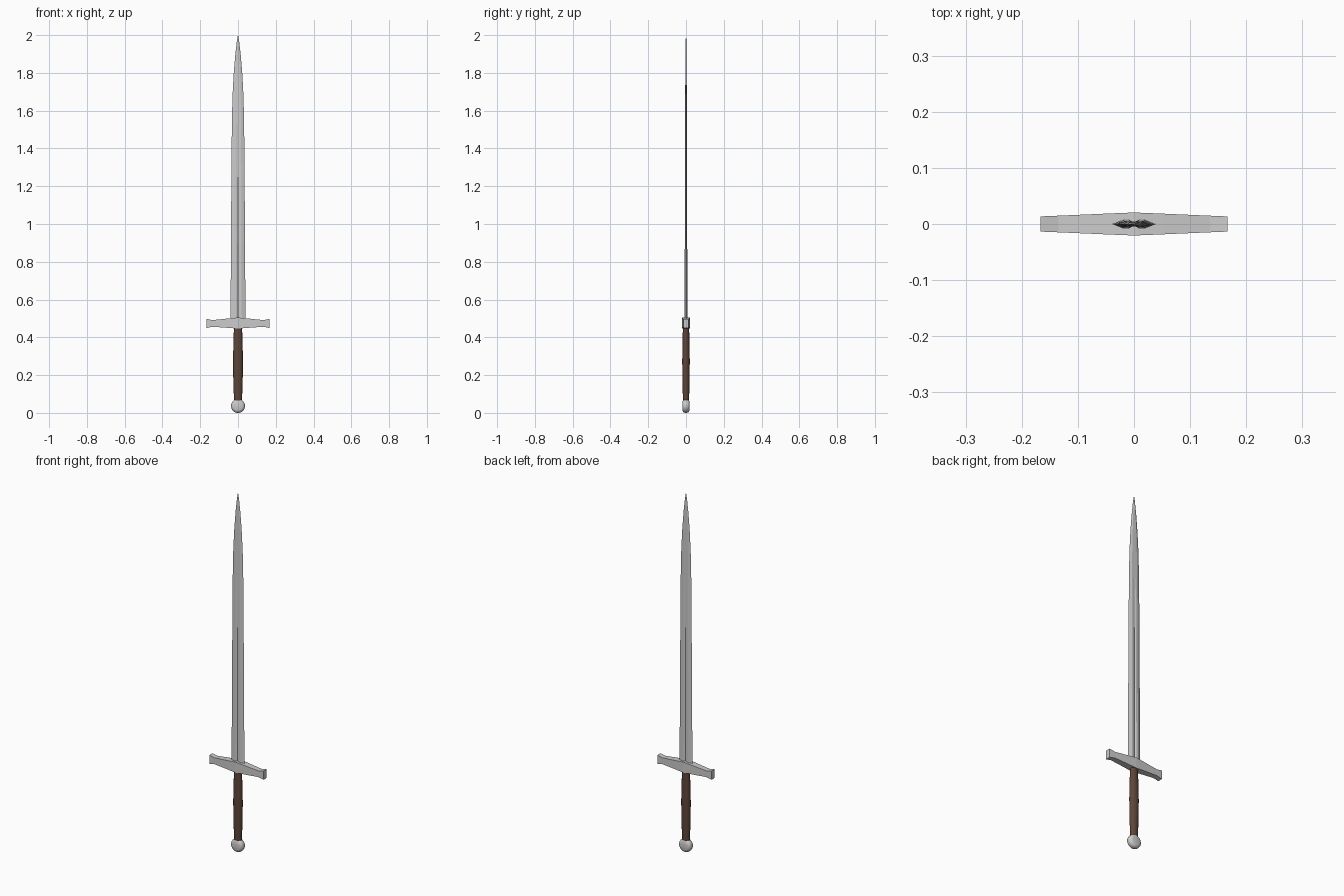
import bpy, bmesh
from math import pi, cos, sin

if "Cube" in bpy.data.objects:
    bpy.data.objects.remove(bpy.data.objects["Cube"])


def loft(name, rings, color=None, smooth=None):
    """Skin a list of equal-length point rings and cap both ends."""
    bm = bmesh.new()
    rows = [[bm.verts.new(p) for p in ring] for ring in rings]
    n = len(rows[0])
    for a, b in zip(rows, rows[1:]):
        for i in range(n):
            j = (i + 1) % n
            bm.faces.new((a[i], a[j], b[j], b[i]))
    bm.faces.new(rows[0][::-1])
    bm.faces.new(rows[-1])
    bmesh.ops.recalc_face_normals(bm, faces=bm.faces)
    mesh = bpy.data.meshes.new(name)
    bm.to_mesh(mesh)
    bm.free()
    ob = bpy.data.objects.new(name, mesh)
    bpy.context.collection.objects.link(ob)
    if color:
        mat = bpy.data.materials.new(name + "_colour")
        mat.diffuse_color = color
        mat.use_nodes = True
        mat.node_tree.nodes["Principled BSDF"].inputs["Base Color"].default_value = mat.diffuse_color
        mesh.materials.append(mat)
    if smooth:
        bpy.ops.object.select_all(action='DESELECT')
        ob.select_set(True)
        bpy.context.view_layer.objects.active = ob
        bpy.ops.object.shade_smooth_by_angle(angle=smooth)
    return ob


# Blade: sharp edges, with a central groove that fades out towards the tip
def blade_ring(z, w, t, groove):
    quarter = [(w, 0), (w * 0.5, t), (w * 0.22, t), (0, groove)]
    back = quarter + [(-x, y) for x, y in quarter[-2::-1]]
    front = [(x, -y) for x, y in back[-2:0:-1]]
    return [(x, y, z) for x, y in back + front]


stations = [(0.48, 0.040, 0.0080, 0.0025), (0.90, 0.037, 0.0065, 0.0025),
            (1.25, 0.035, 0.0055, 0.0025), (1.53, 0.0325, 0.0045, 0.0040),
            (1.68, 0.029, 0.0040, 0.0042), (1.80, 0.0225, 0.0035, 0.0037),
            (1.90, 0.014, 0.0030, 0.0032), (1.96, 0.007, 0.0022, 0.0024),
            (2.00, 0.0004, 0.0003, 0.0004)]
loft("blade", [blade_ring(*s) for s in stations])

# Crossguard: tapering bar with flared ends; (x, half depth, bottom, top)
half = [(0, 0.0205, 0.446, 0.505), (0.05, 0.0185, 0.450, 0.500),
        (0.135, 0.0148, 0.456, 0.491), (0.167, 0.0135, 0.449, 0.498)]
bar = [(-x, d, b, t) for x, d, b, t in half[:0:-1]] + half
loft("crossguard", [[(x, -d, b), (x, d, b), (x, d, t), (x, -d, t)]
                    for x, d, b, t in bar])

# Grip: oval handle, slightly swollen in the middle
grip = [(0.06, 0.021, 0.016), (0.13, 0.0235, 0.018), (0.20, 0.0255, 0.0195),
        (0.28, 0.0262, 0.020), (0.36, 0.0245, 0.0185), (0.46, 0.0215, 0.0165)]
loft("grip", [[(rx * cos(i * pi / 8), ry * sin(i * pi / 8), z) for i in range(16)]
              for z, rx, ry in grip], (0.11, 0.06, 0.04, 1), 0.6)

# Pommel: round wheel with bevelled rims, facing front and back
wheel = [(-0.019, 0.022), (-0.0165, 0.029), (-0.011, 0.035), (-0.004, 0.037)]
wheel += [(-y, r) for y, r in wheel[::-1]]
loft("pommel", [[(r * cos(i * pi / 16), y, 0.037 + r * sin(i * pi / 16)) for i in range(32)]
                for y, r in wheel], smooth=0.6)
